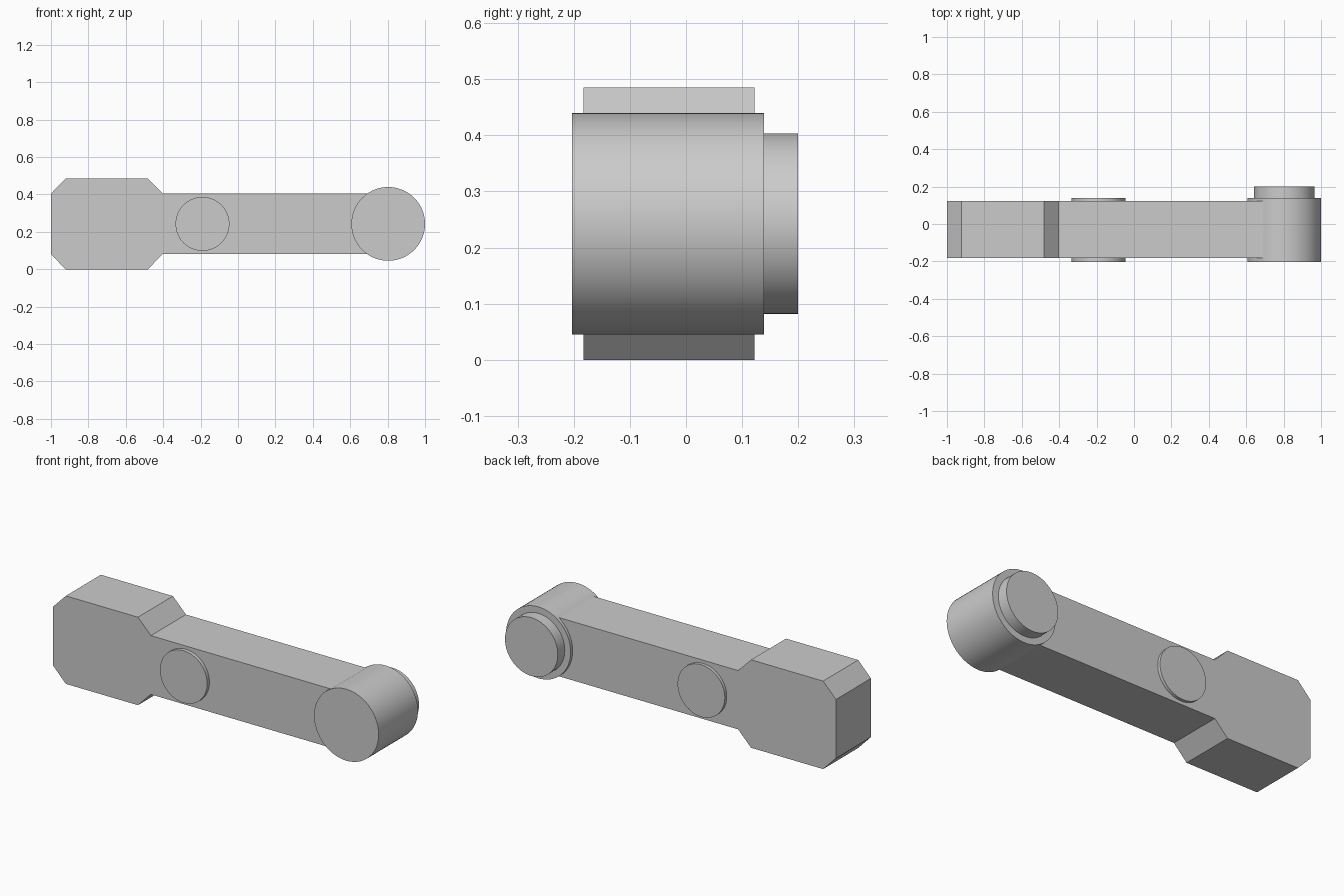
import bpy, bmesh, math
from mathutils import Matrix

cube = bpy.data.objects.get("Cube")
if cube:
    bpy.data.objects.remove(cube, do_unlink=True)

grey = bpy.data.materials.new("plain grey")
grey.use_nodes = True
colour = (0.6, 0.6, 0.6, 1)
grey.diffuse_color = colour
grey.node_tree.nodes["Principled BSDF"].inputs["Base Color"].default_value = colour

MID = 0.2425  # height of the long axis


def add_object(name, bm):
    bmesh.ops.recalc_face_normals(bm, faces=bm.faces)
    mesh = bpy.data.meshes.new(name)
    bm.to_mesh(mesh)
    bm.free()
    mesh.materials.append(grey)
    obj = bpy.data.objects.new(name, mesh)
    bpy.context.collection.objects.link(obj)
    return obj


def cylinder(name, x, radius, front, back):
    """Smooth cylinder lying along y."""
    bm = bmesh.new()
    place = Matrix.Translation((x, (front + back) / 2, MID)) @ Matrix.Rotation(math.pi / 2, 4, 'X')
    bmesh.ops.create_cone(bm, cap_ends=True, segments=64, radius1=radius, radius2=radius,
                          depth=back - front, matrix=place)
    obj = add_object(name, bm)
    bpy.ops.object.select_all(action='DESELECT')
    obj.select_set(True)
    bpy.context.view_layer.objects.active = obj
    bpy.ops.object.shade_smooth_by_angle(angle=math.radians(30))


# Arm with a chamfered block at one end: upper outline, mirrored about the axis
upper = [(-1, 0.162), (-0.922, MID), (-0.482, MID), (-0.403, 0.162), (0.803, 0.162)]
outline = upper + [(x, -h) for x, h in reversed(upper)]
bm = bmesh.new()
face = bm.faces.new([bm.verts.new((x, -0.183, MID + h)) for x, h in outline])
extruded = bmesh.ops.extrude_face_region(bm, geom=[face], use_keep_orig=True)
moved = [g for g in extruded["geom"] if isinstance(g, bmesh.types.BMVert)]
bmesh.ops.translate(bm, verts=moved, vec=(0, 0.305, 0))
add_object("arm", bm)

# Round end, its stepped boss, and the pivot through the arm
cylinder("end_barrel", 0.803, 0.197, -0.203, 0.139)
cylinder("end_boss", 0.803, 0.161, 0.12, 0.2)
cylinder("pivot_pin", -0.19, 0.144, -0.203, 0.139)
